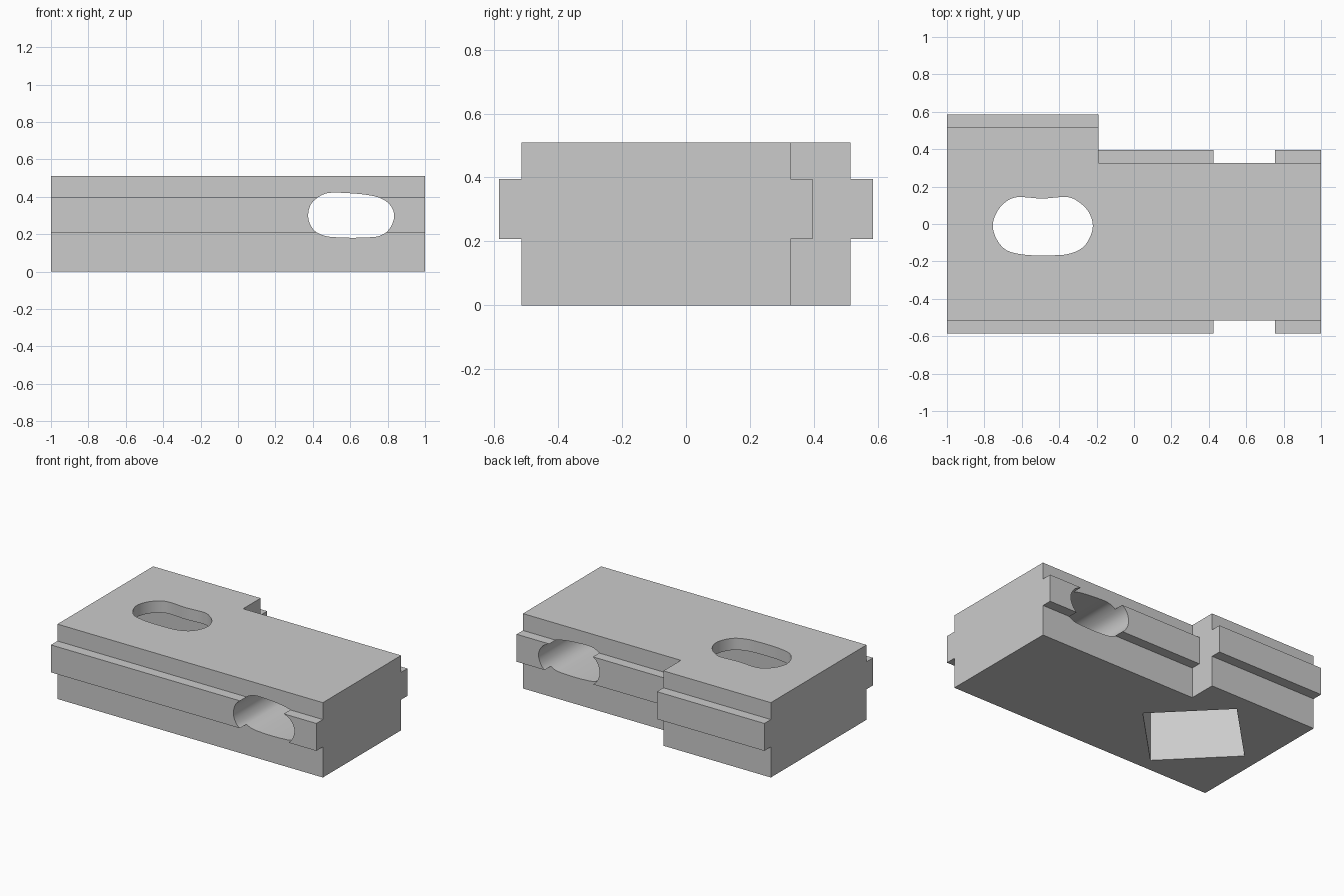
import bpy
import bmesh
import math
from mathutils import Vector

cube = bpy.data.objects.get("Cube")
if cube:
    bpy.data.objects.remove(cube, do_unlink=True)

grey = bpy.data.materials.new("light_grey")
grey.use_nodes = True
grey.diffuse_color = (0.6, 0.6, 0.6, 1)
grey.node_tree.nodes["Principled BSDF"].inputs["Base Color"].default_value = (0.6, 0.6, 0.6, 1)


def prism(name, outline, axis, low, high):
    """Extrude an outline along y or z; outlines are (x, z) or (x, y)."""
    def place(p, depth):
        return (p[0], depth, p[1]) if axis == "y" else (p[0], p[1], depth)
    bm = bmesh.new()
    face = bm.faces.new([bm.verts.new(place(p, low)) for p in outline])
    moved = bmesh.ops.extrude_face_region(bm, geom=[face])["geom"]
    offset = Vector(place((0, 0), high - low))
    bmesh.ops.translate(bm, vec=offset, verts=[g for g in moved if isinstance(g, bmesh.types.BMVert)])
    bmesh.ops.recalc_face_normals(bm, faces=bm.faces)
    mesh = bpy.data.meshes.new(name)
    bm.to_mesh(mesh)
    bm.free()
    mesh.materials.append(grey)
    obj = bpy.data.objects.new(name, mesh)
    bpy.context.collection.objects.link(obj)
    return obj


def rounded(points, steps=4):
    """Closed smooth curve through the points."""
    pts = [Vector(p) for p in points]
    out = []
    for i in range(len(pts)):
        a, b, c, d = (pts[(i + k) % len(pts)] for k in (-1, 0, 1, 2))
        # limit tangents by the segment length so long flats stay straight
        length = (c - b).length
        t1, t2 = (c - a).normalized() * length, (d - b).normalized() * length
        for s in range(steps):
            t = s / steps
            out.append(b * (2*t**3 - 3*t**2 + 1) + t1 * (t**3 - 2*t**2 + t)
                       + c * (3*t**2 - 2*t**3) + t2 * (t**3 - t**2))
    return out


def stepped(front, back, inner):
    return [(-1, front), (1, front), (1, inner), (-0.19, inner), (-0.19, back), (-1, back)]


def combine(target, tool, operation):
    mod = target.modifiers.new(tool.name, "BOOLEAN")
    mod.object, mod.operation, mod.solver = tool, operation, "EXACT"
    bpy.context.view_layer.objects.active = target
    bpy.ops.object.modifier_apply(modifier=mod.name)
    bpy.data.objects.remove(tool, do_unlink=True)


# Stepped block with a rail running along both long sides
block = prism("stepped_block", stepped(-0.515, 0.515, 0.327), "z", 0, 0.51)
rail = prism("side_rail", stepped(-0.585, 0.585, 0.395), "z", 0.208, 0.395)
combine(block, rail, "UNION")

# Rounded slot running from front to back
cross_slot = rounded([
    (0.375, 0.305), (0.39, 0.36), (0.425, 0.395), (0.48, 0.42), (0.58, 0.42),
    (0.69, 0.41), (0.76, 0.393), (0.81, 0.36), (0.835, 0.305), (0.82, 0.245),
    (0.785, 0.205), (0.73, 0.185), (0.5, 0.185), (0.42, 0.21), (0.385, 0.255)])
combine(block, prism("cross_slot", cross_slot, "y", -1, 1), "DIFFERENCE")

# Diamond-shaped pocket in the underside
pocket = [(-0.487 + 0.405 * math.cos(k * math.pi / 2),
           -0.014 + 0.41 * math.sin(k * math.pi / 2)) for k in range(4)]
combine(block, prism("lower_pocket", pocket, "z", -0.2, 0.43), "DIFFERENCE")

# Rounded slot in the top, opening into the pocket
top_slot = rounded([
    (-0.755, -0.01), (-0.735, 0.06), (-0.69, 0.115), (-0.63, 0.143), (-0.49, 0.136),
    (-0.35, 0.143), (-0.285, 0.11), (-0.24, 0.06), (-0.22, -0.01), (-0.24, -0.08),
    (-0.28, -0.13), (-0.35, -0.16), (-0.42, -0.167), (-0.55, -0.167), (-0.63, -0.157),
    (-0.69, -0.135), (-0.735, -0.08)])
combine(block, prism("top_slot", top_slot, "z", 0.35, 0.7), "DIFFERENCE")

# Smooth only the rounded slot walls
for o in bpy.context.selected_objects:
    o.select_set(False)
block.select_set(True)
bpy.context.view_layer.objects.active = block
bpy.ops.object.shade_smooth_by_angle(angle=math.radians(30))
